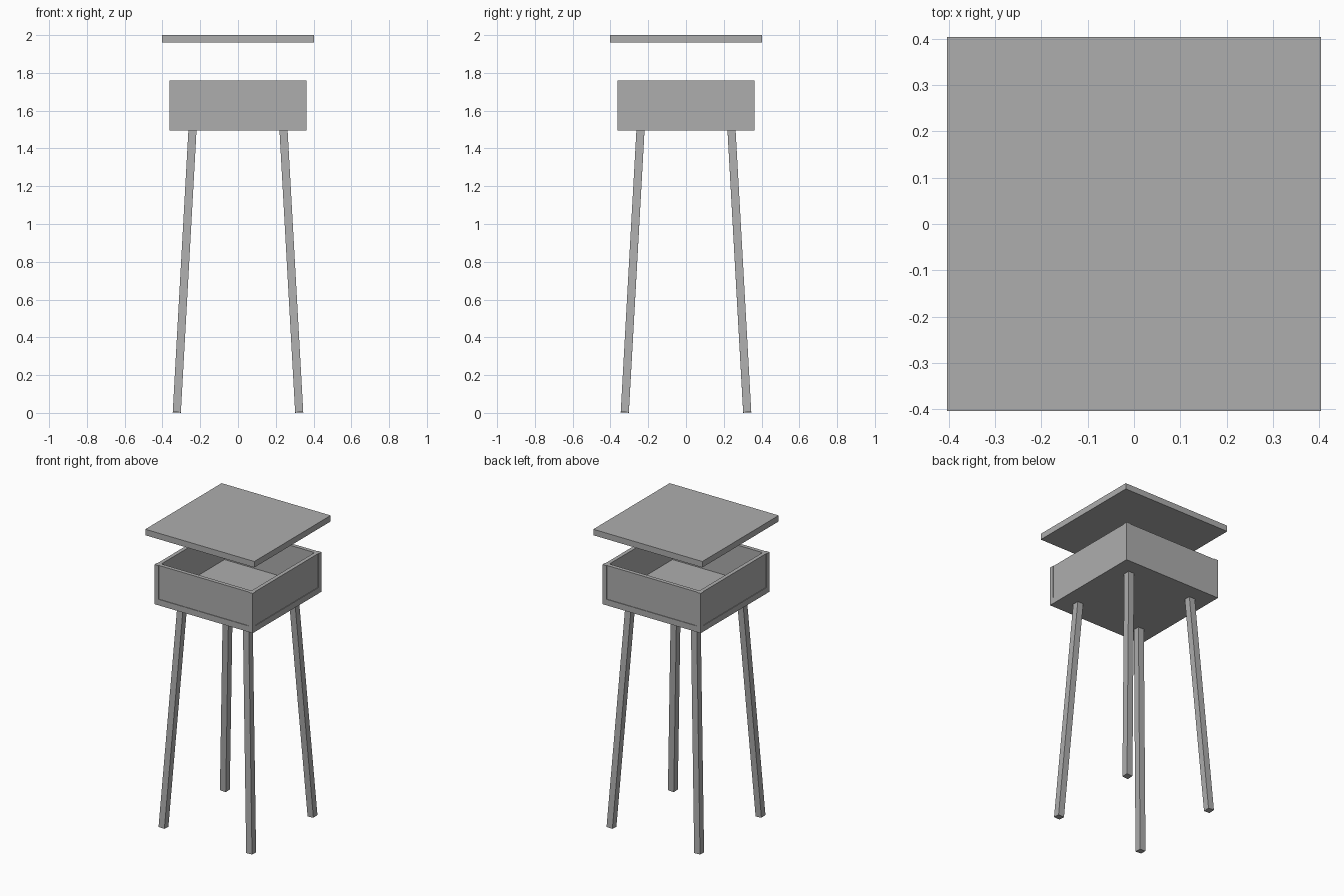
import bpy
import bmesh
from math import atan
from mathutils import Matrix, Vector, Euler

cube = bpy.data.objects.get("Cube")
if cube:
    bpy.data.objects.remove(cube, do_unlink=True)

GREY = (0.42, 0.42, 0.42, 1)
grey = bpy.data.materials.new("plain grey")
grey.use_nodes = True
grey.diffuse_color = GREY
grey.node_tree.nodes["Principled BSDF"].inputs["Base Color"].default_value = GREY


def box(name, centre, size, rotation=(0, 0, 0)):
    """Flat-shaded box, optionally tilted about its centre."""
    bm = bmesh.new()
    matrix = (Matrix.Translation(centre) @ Euler(rotation).to_matrix().to_4x4()
              @ Matrix.Diagonal(Vector(size)).to_4x4())
    bmesh.ops.create_cube(bm, size=1, matrix=matrix)
    mesh = bpy.data.meshes.new(name)
    bm.to_mesh(mesh)
    bm.free()
    mesh.materials.append(grey)
    obj = bpy.data.objects.new(name, mesh)
    bpy.context.collection.objects.link(obj)
    return obj


HALF = 0.363            # half width of the open box
BASE, FLOOR, RIM = 1.495, 1.535, 1.76
POST = 0.03             # corner post width
RECESS = 0.004          # walls sit slightly behind the posts
WALL = POST - RECESS
wall_z, wall_h = (FLOOR + RIM) / 2, RIM - FLOOR

# Floating lid
box("lid", (0, 0, 1.98), (0.806, 0.806, 0.04))

# Open box: floor, recessed walls and corner posts
box("box_floor", (0, 0, (BASE + FLOOR) / 2), (2 * HALF, 2 * HALF, FLOOR - BASE))
span = 2 * (HALF - POST)
offset = HALF - RECESS - WALL / 2
for s, fb, lr in ((-1, "front", "right"), (1, "back", "left")):
    box(fb + "_wall", (0, s * offset, wall_z), (span, WALL, wall_h))
    box(lr + "_wall", (s * offset, 0, wall_z), (WALL, span, wall_h))

# Corner posts and splayed legs
FOOT, HIP = 0.324, 0.241
LENGTH, THICK = 1.5, 0.043
tilt = atan((FOOT - HIP) / BASE)
mid = (FOOT + HIP) / 2
for sx, side in ((-1, "right"), (1, "left")):
    for sy, end in ((-1, "front"), (1, "back")):
        p = HALF - POST / 2
        box(f"{end}_{side}_post", (sx * p, sy * p, wall_z), (POST, POST, wall_h))
        box(f"{end}_{side}_leg", (sx * mid, sy * mid, 0.7505),
            (THICK, THICK, LENGTH), (sy * tilt, -sx * tilt, 0))
